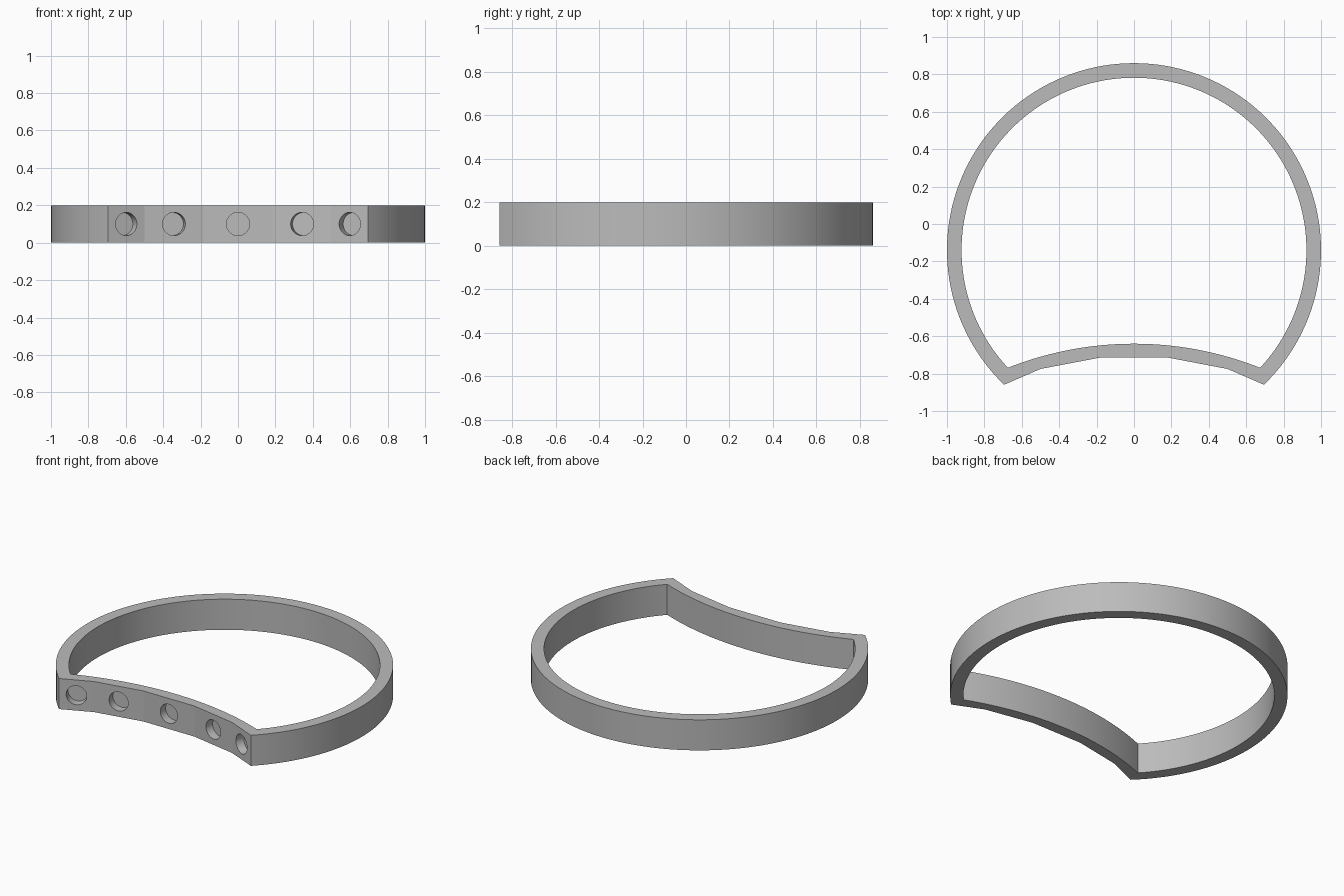
import bpy, bmesh
from math import sin, cos, atan2, radians
from mathutils import Vector, Matrix

if "Cube" in bpy.data.objects:
    bpy.data.objects.remove(bpy.data.objects["Cube"])

HEIGHT = 0.2
CENTRE_Y = -0.14
ARC_STEPS, FACET_STEPS = 110, 6

grey = bpy.data.materials.new("plain grey")
grey.use_nodes = True
grey.diffuse_color = (0.5, 0.5, 0.5, 1)
grey.node_tree.nodes["Principled BSDF"].inputs["Base Color"].default_value = (0.5, 0.5, 0.5, 1)


def ring_arc(radius, corner):
    """Arc from the right-hand corner over the back to the other corner."""
    a, b = radians(corner), radians(180 - corner)
    return [Vector((radius * cos(t), CENTRE_Y + radius * sin(t)))
            for t in (a + (b - a) * i / ARC_STEPS for i in range(ARC_STEPS + 1))]


# Outer outline: large arc closed by five flat facets
outer = ring_arc(1.0, -46)
half = [outer[0], Vector((0.5, -0.775)), Vector((0.185, -0.715))]
corners = [Vector((-p.x, p.y)) for p in half] + half[::-1]
for p, q in zip(corners, corners[1:]):
    outer += [p.lerp(q, i / FACET_STEPS) for i in range(1, FACET_STEPS + 1)]
outer.pop()

# Inner outline: smaller arc closed by one shallow curve
inner = ring_arc(0.922, -43)
end = inner[0]
rise = -0.64 - end.y
bow = (end.x ** 2 + rise ** 2) / (2 * rise)
spread = atan2(end.x, bow - rise)
steps = 5 * FACET_STEPS
for i in range(1, steps):
    t = spread * (2 * i / steps - 1)
    inner.append(Vector((bow * sin(t), -0.64 - bow + bow * cos(t))))

# Band: quads between the two outlines
bm = bmesh.new()
loops = [[bm.verts.new((p.x, p.y, z)) for p in line]
         for line, z in ((outer, 0), (outer, HEIGHT), (inner, HEIGHT), (inner, 0))]
n = len(outer)
for k in range(4):
    a, b = loops[k], loops[(k + 1) % 4]
    for i in range(n):
        j = (i + 1) % n
        bm.faces.new((a[i], a[j], b[j], b[i]))
bmesh.ops.recalc_face_normals(bm, faces=bm.faces)
mesh = bpy.data.meshes.new("band")
bm.to_mesh(mesh)
bm.free()
mesh.materials.append(grey)
band = bpy.data.objects.new("band", mesh)
bpy.context.collection.objects.link(band)

# Blind round holes, one square to each front facet
bm = bmesh.new()
for p, q in zip(corners, corners[1:]):
    middle = (p + q) / 2
    turn = atan2(q.y - p.y, q.x - p.x)
    place = (Matrix.Translation((middle.x, middle.y, HEIGHT / 2))
             @ Matrix.Rotation(turn, 4, 'Z') @ Matrix.Rotation(radians(90), 4, 'X'))
    bmesh.ops.create_cone(bm, cap_ends=True, segments=48, radius1=0.062,
                          radius2=0.062, depth=0.11, matrix=place)
mesh = bpy.data.meshes.new("hole_cutter")
bm.to_mesh(mesh)
bm.free()
mesh.materials.append(grey)
cutter = bpy.data.objects.new("hole_cutter", mesh)
bpy.context.collection.objects.link(cutter)
cutter.hide_render = True

cut = band.modifiers.new("holes", 'BOOLEAN')
cut.operation = 'DIFFERENCE'
cut.solver = 'EXACT'
cut.object = cutter
bpy.context.view_layer.objects.active = band
band.select_set(True)
bpy.ops.object.modifier_apply(modifier=cut.name)
bpy.data.objects.remove(cutter)

# Round walls smooth, facets and rims crisp
bpy.ops.object.shade_smooth_by_angle(angle=radians(8))
